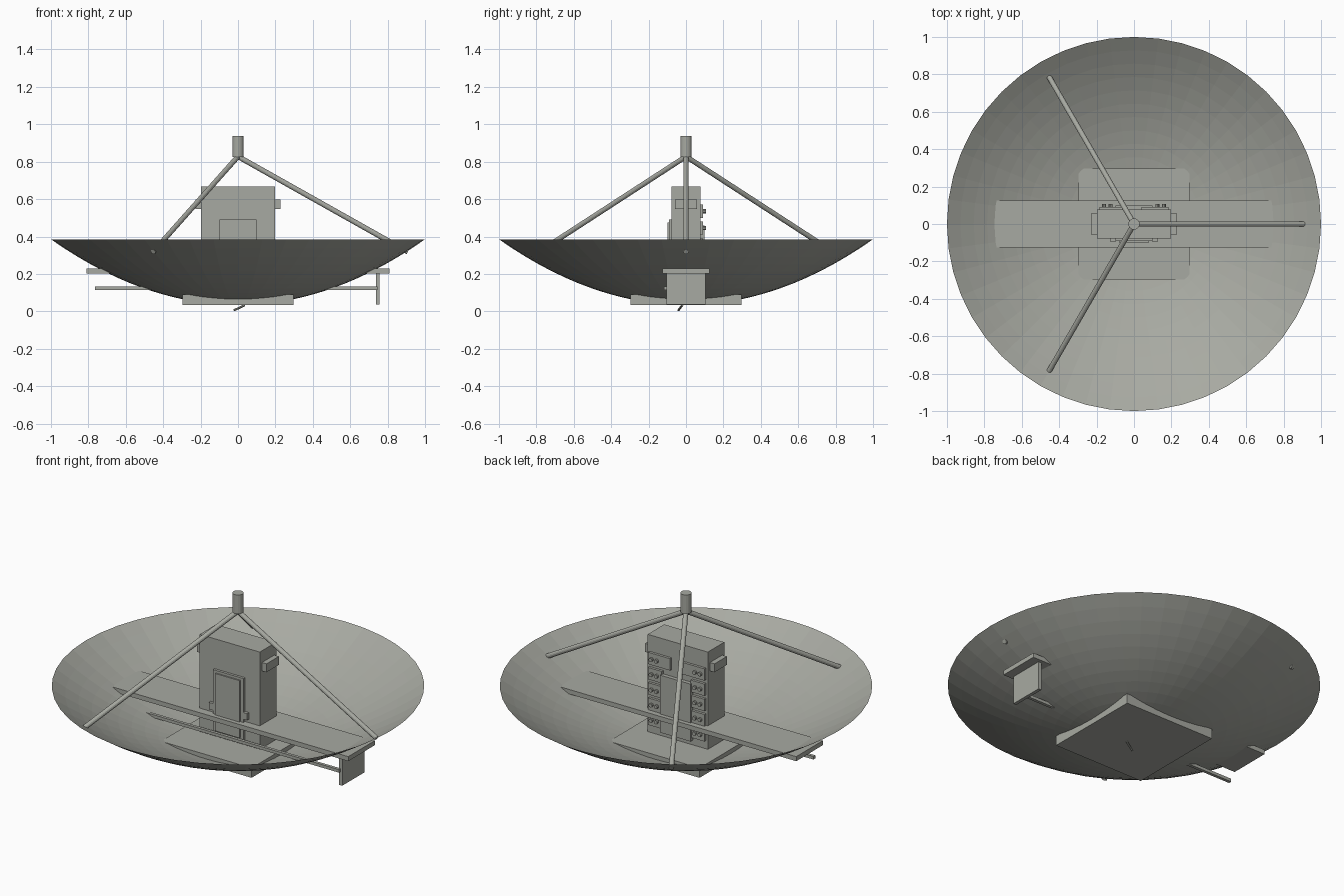
import bpy, bmesh, math
from mathutils import Vector

if "Cube" in bpy.data.objects:
    bpy.data.objects.remove(bpy.data.objects["Cube"])

GREY = bpy.data.materials.new("warm_grey")
GREY.diffuse_color = (0.39, 0.40, 0.36, 1)
GREY.use_nodes = True
GREY.node_tree.nodes["Principled BSDF"].inputs["Base Color"].default_value = GREY.diffuse_color


def finish(name, bm):
    mesh = bpy.data.meshes.new(name)
    bm.to_mesh(mesh)
    bm.free()
    mesh.materials.append(GREY)
    obj = bpy.data.objects.new(name, mesh)
    bpy.context.collection.objects.link(obj)
    return obj


def box(name, x0, x1, y0, y1, z0, z1):
    bm = bmesh.new()
    bmesh.ops.create_cube(bm, size=1)
    for v in bm.verts:
        v.co = ((x0 + x1) / 2 + v.co.x * (x1 - x0),
                (y0 + y1) / 2 + v.co.y * (y1 - y0),
                (z0 + z1) / 2 + v.co.z * (z1 - z0))
    return finish(name, bm)


def rod(name, a, b, radius, sides=12):
    a, b = Vector(a), Vector(b)
    bm = bmesh.new()
    bmesh.ops.create_cone(bm, cap_ends=True, segments=sides, radius1=radius,
                          radius2=radius, depth=(b - a).length)
    turn = (b - a).to_track_quat('Z', 'Y')
    for v in bm.verts:
        v.co = turn @ v.co + (a + b) / 2
    return finish(name, bm)


# Parabolic dish, a single open shell
SEG, RINGS, LOW, RISE = 48, 14, 0.034, 0.351
bm = bmesh.new()
centre = bm.verts.new((0, 0, LOW))
previous = None
for i in range(1, RINGS + 1):
    r = i / RINGS
    ring = [bm.verts.new((r * math.cos(2 * math.pi * k / SEG),
                          r * math.sin(2 * math.pi * k / SEG),
                          LOW + RISE * r * r)) for k in range(SEG)]
    for k in range(SEG):
        n = (k + 1) % SEG
        if previous:
            bm.faces.new((previous[k], ring[k], ring[n], previous[n]))
        else:
            bm.faces.new((centre, ring[k], ring[n]))
    previous = ring
finish("dish", bm)

# Tripod struts and feed horn
for k in range(3):
    a = k * 2 * math.pi / 3
    rod(f"feed_strut_{k + 1}", (0, 0, 0.828),
        (0.908 * math.cos(a), 0.908 * math.sin(a), 0.318), 0.014)
rod("feed_horn", (0, 0, 0.825), (0, 0, 0.937), 0.03, 20)

# Square base plate, long shelf, end panel and cross rail
box("base_plate", -0.297, 0.297, -0.297, 0.297, 0.033, 0.091)
box("long_shelf", -0.81, 0.81, -0.125, 0.125, 0.203, 0.23)
box("end_panel", 0.737, 0.757, -0.105, 0.105, 0.036, 0.205)
box("cross_rail", -0.765, 0.745, -0.118, -0.1, 0.115, 0.133)

# Cabinet with side grips
box("cabinet", -0.197, 0.197, -0.077, 0.077, 0.06, 0.667)
for s, side in ((-1, "left"), (1, "right")):
    x = sorted((s * 0.19, s * 0.227))
    box(side + "_grip", *x, -0.058, 0.058, 0.548, 0.598)
    x = sorted((s * 0.098, s * 0.125))
    box(side + "_door_latch", *x, -0.095, -0.07, 0.25, 0.29)

# Front door with raised inner panel
box("door", -0.1, 0.1, -0.092, -0.07, 0.12, 0.49)
box("door_panel", -0.08, 0.08, -0.1, -0.09, 0.135, 0.475)

# Rear instrument modules with knobs
box("rear_centre_panel", -0.1, 0.1, 0.07, 0.1, 0.12, 0.46)
for s, side in ((-1, "left"), (1, "right")):
    for i, z in enumerate((0.535, 0.445, 0.355, 0.265, 0.175)):
        x = sorted((s * 0.04 if i == 0 else s * 0.095, s * 0.185))
        box(f"{side}_module_{i + 1}", *x, 0.07, 0.092, z - 0.035, z + 0.035)
        for j in (0.125, 0.16):
            rod(f"{side}_knob_{i + 1}_{int(j * 1000)}", (s * j, 0.09, z),
                (s * j, 0.106, z), 0.011, 10)

# Small bent cable stub under the plate
path = [(0.035, -0.02, 0.033), (0.01, -0.03, 0.02), (-0.022, -0.04, 0.006)]
for i in range(2):
    rod(f"cable_stub_{i + 1}", path[i], path[i + 1], 0.006, 8)
